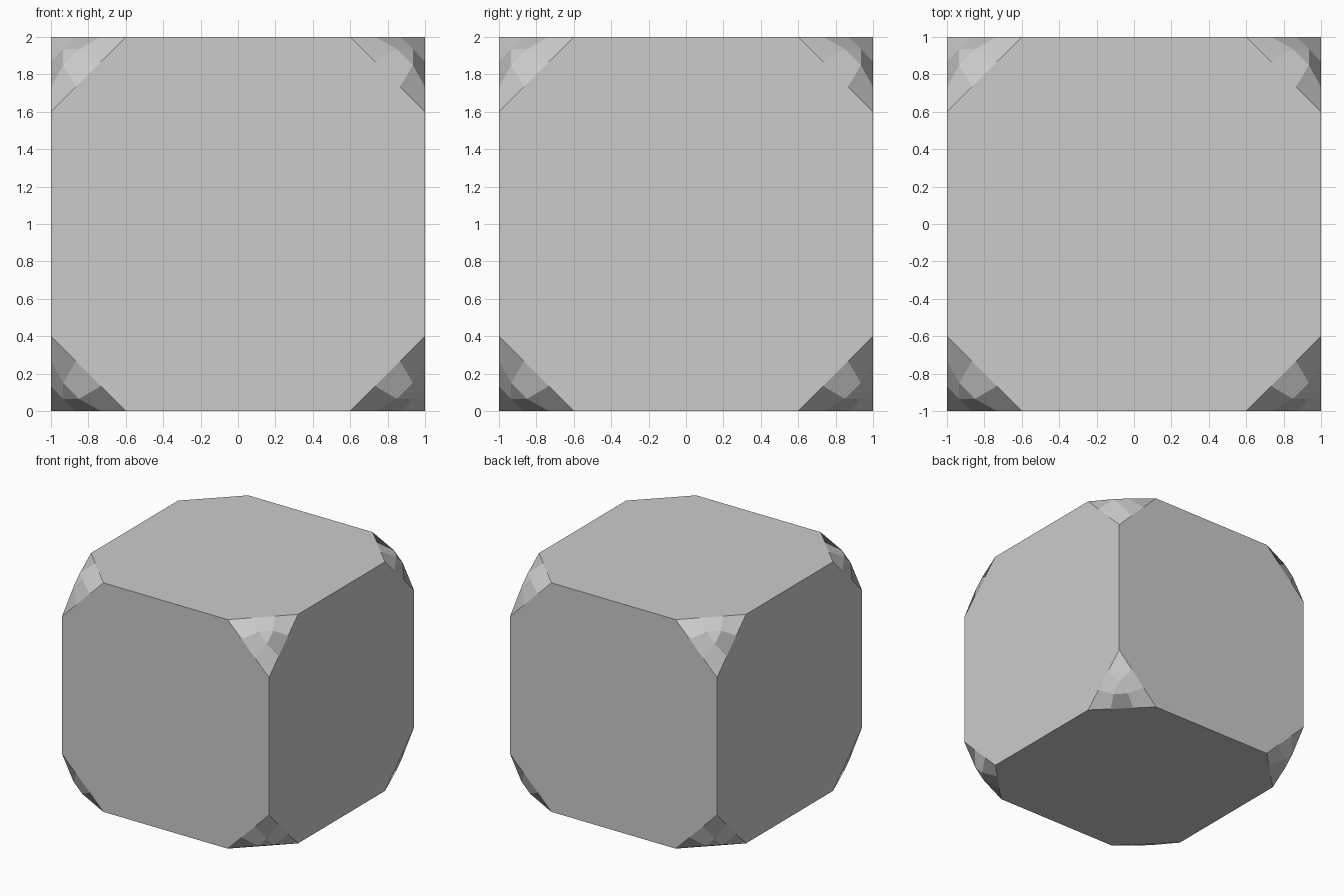
import bpy, bmesh, math
from itertools import product

if "Cube" in bpy.data.objects:
    bpy.data.objects.remove(bpy.data.objects["Cube"])

# Cube of half-size 1 whose eight corners are replaced by domed three-segment caps
CUT = 0.4            # how far each cap reaches along the cube edges
P, Q = 0.065, 0.15   # inner cap vertices, as distances from the cube corner
A, B = CUT / 3, CUT * 2 / 3

bm = bmesh.new()
verts = {}


def vert(corner, dist):
    """Shared vertex at the given distances from a cube corner."""
    co = tuple(round(s * (1 - d), 5) for s, d in zip(corner, dist))
    if co not in verts:
        verts[co] = bm.verts.new(co)
    return verts[co]


def turn(t, n):
    """Cycle a triple by n places."""
    return tuple(t[(i - n) % 3] for i in range(3))


# Corner caps: three tip quads, three side quads and a centre triangle
for corner in product((-1, 1), repeat=3):
    def face(*dists):
        bm.faces.new([vert(corner, d) for d in dists])
    for n in range(3):
        face(*(turn(d, n) for d in
               ((CUT, 0, 0), (B, A, 0), (Q, P, P), (B, 0, A))))
        face(*(turn(d, n) for d in
               ((B, A, 0), (A, B, 0), (P, Q, P), (Q, P, P))))
    face((Q, P, P), (P, Q, P), (P, P, Q))

# Six large flat sides
for axis, sign in product(range(3), (-1, 1)):
    u, v = (axis + 1) % 3, (axis + 2) % 3
    ring = [w for w in bm.verts if abs(w.co[axis] - sign) < 1e-4]
    ring.sort(key=lambda w: math.atan2(w.co[v], w.co[u]))
    bm.faces.new(ring)

bmesh.ops.recalc_face_normals(bm, faces=bm.faces[:])
bmesh.ops.translate(bm, verts=bm.verts[:], vec=(0, 0, 1))

mesh = bpy.data.meshes.new("rounded_corner_cube")
bm.to_mesh(mesh)
bm.free()
cube = bpy.data.objects.new("rounded_corner_cube", mesh)
bpy.context.collection.objects.link(cube)
